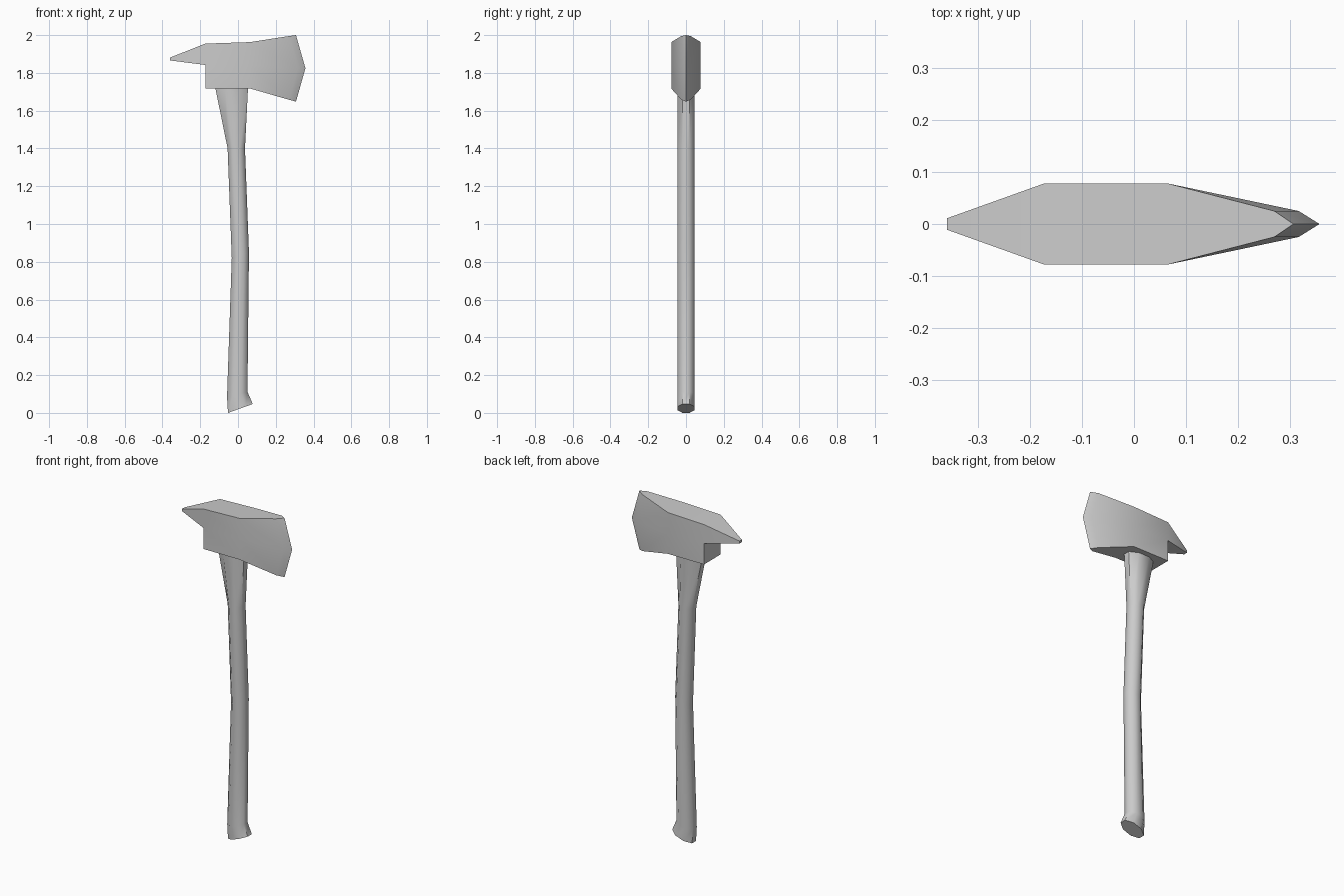
import bpy, bmesh, math

if "Cube" in bpy.data.objects:
    bpy.data.objects.remove(bpy.data.objects["Cube"])


def finish(name, bm, angle):
    bmesh.ops.recalc_face_normals(bm, faces=bm.faces)
    mesh = bpy.data.meshes.new(name)
    bm.to_mesh(mesh)
    bm.free()
    ob = bpy.data.objects.new(name, mesh)
    bpy.context.collection.objects.link(ob)
    bpy.ops.object.select_all(action='DESELECT')
    ob.select_set(True)
    bpy.context.view_layer.objects.active = ob
    bpy.ops.object.shade_smooth_by_angle(angle=math.radians(angle))
    return ob


# Handle: tilted eight-sided rings lofted from foot to head
# each ring: back x, back z, front x, front z
rings = [(-.053, 0, .078, .047), (-.058, .085, .05, .112),
         (-.033, .82, .058, .85), (-.055, 1.4, .037, 1.4),
         (-.12, 1.72, .053, 1.72)]
SIDES, HALF_Y = 8, .045
bm = bmesh.new()
loops = []
for x0, z0, x1, z1 in rings:
    loop = []
    for i in range(SIDES):
        a = 2 * math.pi * (i + .5) / SIDES
        r = 1 / math.cos(math.pi / SIDES)
        t = .5 + .5 * r * math.cos(a)
        loop.append(bm.verts.new((x0 + (x1 - x0) * t, HALF_Y * r * math.sin(a),
                                  z0 + (z1 - z0) * t)))
    loops.append(loop)
for a, b in zip(loops, loops[1:]):
    for i in range(SIDES):
        j = (i + 1) % SIDES
        bm.faces.new((a[i], a[j], b[j], b[i]))
bm.faces.new(loops[0])
bm.faces.new(loops[-1])
finish("handle", bm, 50)

# Axe head: columns of (x, z) from top to bottom, with a half thickness
columns = [
    (.078, [(-.173, 1.955), (-.173, 1.842), (-.173, 1.717)]),
    (.078, [(.065, 1.963), (.065, 1.84), (.065, 1.717)]),
    (.025, [(.27, 1.995), (.317, 1.825), (.27, 1.658)]),
    (0, [(.307, 2.0), (.357, 1.825), (.307, 1.648)]),
]
bm = bmesh.new()


def pair(x, y, z):
    a = bm.verts.new((x, -y, z))
    return (a, bm.verts.new((x, y, z)) if y else a)


def bridge(p, q):
    # face across the thickness between two mirrored pairs
    bm.faces.new(list(dict.fromkeys((p[0], q[0], q[1], p[1]))))


cols = [[pair(x, y, z) for x, z in pts] for y, pts in columns]
for c, d in zip(cols, cols[1:]):
    for s in (0, 1):
        for k in (0, 1):
            bm.faces.new((c[k][s], d[k][s], d[k + 1][s], c[k + 1][s]))
    bridge(c[0], d[0])
    bridge(c[2], d[2])

# Rear spike and the wall below it
tip = [pair(-.36, .011, 1.881), pair(-.36, .011, 1.866)]
back = cols[0]
for s in (0, 1):
    bm.faces.new((tip[0][s], back[0][s], back[1][s], tip[1][s]))
bridge(tip[0], back[0])
bridge(tip[1], back[1])
bridge(tip[0], tip[1])
bridge(back[1], back[2])
finish("axe_head", bm, 30)
